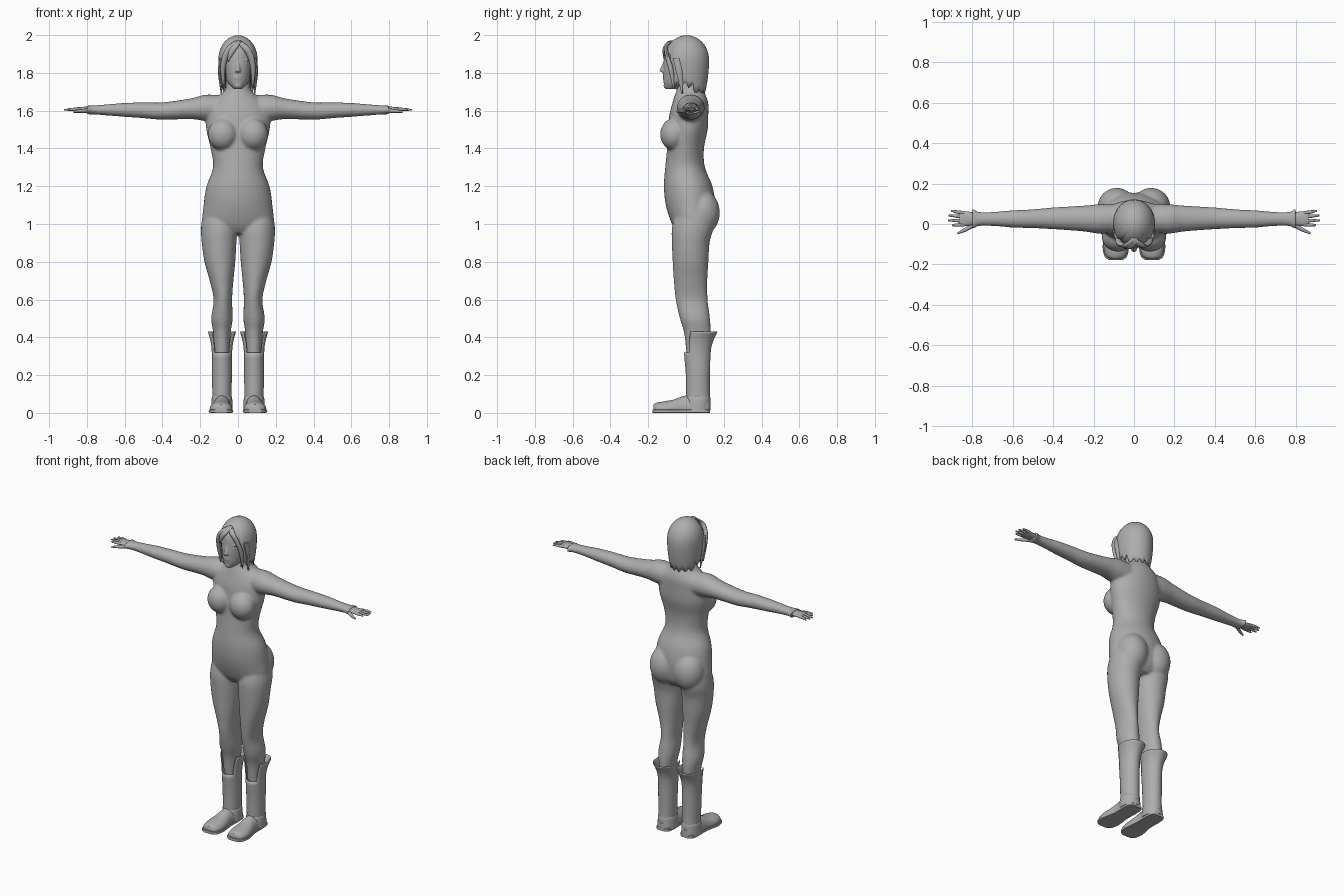
import bpy, bmesh, math

grey = bpy.data.materials.new("plain grey")
grey.diffuse_color = (0.42, 0.42, 0.42, 1)


def finish(bm, name, angle=50):
    bmesh.ops.recalc_face_normals(bm, faces=bm.faces[:])
    me = bpy.data.meshes.new(name)
    bm.to_mesh(me)
    bm.free()
    ob = bpy.data.objects.new(name, me)
    bpy.context.collection.objects.link(ob)
    me.materials.append(grey)
    bpy.ops.object.select_all(action='DESELECT')
    ob.select_set(True)
    bpy.context.view_layer.objects.active = ob
    bpy.ops.object.shade_smooth_by_angle(angle=math.radians(angle))
    return ob


def spline(rows, steps):
    """Catmull-Rom interpolation of rows of numbers."""
    out = []
    for i in range(len(rows) - 1):
        p0, p1, p2, p3 = rows[max(i - 1, 0)], rows[i], rows[i + 1], rows[min(i + 2, len(rows) - 1)]
        for k in range(steps):
            t = k / steps
            out.append([0.5 * (2 * b + (c - a) * t + (2 * a - 5 * b + 4 * c - d) * t * t
                        + (3 * b - a - 3 * c + d) * t ** 3) for a, b, c, d in zip(p0, p1, p2, p3)])
    return out + [list(rows[-1])]


def loft(bm, rows, plane='xy', s=1, n=24, steps=4, floor=None, power=1.0):
    """Closed tube through rows of (x, y, z, radius a, radius b)."""
    rings = []
    for x, y, z, a, b in spline(rows, steps):
        ring = []
        for i in range(n):
            t = 2 * math.pi * i / n
            c, d = math.cos(t), math.sin(t)
            u = a * math.copysign(abs(c) ** power, c)
            v = b * math.copysign(abs(d) ** power, d)
            p = {'xy': [x + u, y + v, z], 'yz': [x, y + u, z + v], 'xz': [x + u, y, z + v]}[plane]
            if floor is not None:
                p[2] = max(p[2], floor)
            p[0] *= s
            ring.append(bm.verts.new(p))
        rings.append(ring)
    for r, q in zip(rings, rings[1:]):
        for i in range(n):
            bm.faces.new((r[i], r[(i + 1) % n], q[(i + 1) % n], q[i]))
    bm.faces.new(rings[0][::-1])
    bm.faces.new(rings[-1])


def ball(bm, centre, radii):
    vs = bmesh.ops.create_uvsphere(bm, u_segments=24, v_segments=16, radius=1)['verts']
    for v in vs:
        v.co = [c + r * k for c, r, k in zip(centre, radii, v.co)]


def fuse(ob, voxel, rounds):
    m = ob.modifiers.new("fuse", 'REMESH')
    m.mode, m.voxel_size, m.use_smooth_shade = 'VOXEL', voxel, True
    m = ob.modifiers.new("soften", 'SMOOTH')
    m.factor, m.iterations = 0.5, rounds


# Body: torso, bust, seat, arms and legs fused into one skin
bm = bmesh.new()
torso = [(.95, -.04, .11, .11), (1.0, -.075, .145, .185), (1.1, -.107, .155, .182), (1.2, -.117, .14, .167),
         (1.3, -.11, .10, .132), (1.4, -.10, .095, .145), (1.5, -.095, .115, .168), (1.58, -.088, .118, .168),
         (1.64, -.072, .118, .145), (1.68, -.06, .105, .10), (1.71, -.05, .09, .07), (1.77, -.04, .08, .06)]
loft(bm, [(0, (f + b) / 2, z, w, (b - f) / 2) for z, f, b, w in torso], n=40)
arm = [(.07, .03, 1.61, .07, .07), (.17, .025, 1.615, .073, .07), (.25, .027, 1.61, .064, .055),
       (.4, .028, 1.598, .054, .046), (.5, .026, 1.602, .047, .042), (.6, .025, 1.604, .043, .037),
       (.7, .025, 1.604, .035, .029), (.77, .025, 1.604, .036, .024), (.8, .025, 1.604, .056, .025)]
leg = [(.10, .045, 1.06, .085, .10), (.1, .035, .98, .096, .11), (.1, .025, .9, .092, .1),
       (.096, .024, .8, .082, .095), (.087, .024, .7, .063, .089), (.08, .03, .6, .049, .085),
       (.085, .047, .5, .057, .08), (.085, .06, .42, .046, .07), (.085, .06, .28, .04, .055)]
for s in (1, -1):
    loft(bm, arm, 'yz', s)
    loft(bm, leg, 'xy', s)
    ball(bm, (s * .08, -.063, 1.475), (.08, .074, .085))
    ball(bm, (s * .085, .085, 1.06), (.095, .094, .12))
fuse(finish(bm, "body", 180), .008, 6)

# Hands with fingers and thumb
bm = bmesh.new()
for s in (1, -1):
    loft(bm, [(.77, .025, 1.604, .025, .016), (.81, .026, 1.606, .034, .015), (.85, .026, 1.607, .038, .011),
              (.862, .026, 1.607, .034, .008)], 'yz', s, 16, 2)
    for y0, y1, tip in ((.055, .066, .905), (.036, .042, .918), (.016, .018, .92), (-.004, -.006, .9)):
        loft(bm, [(.84, y0, 1.607, .009, .009), (.88, (y0 + y1) / 2, 1.607, .008, .008),
                  (tip, y1, 1.604, .004, .004)], 'yz', s, 8, 2)
    loft(bm, [(.79, .0, 1.6, .015, .012), (.83, -.026, 1.598, .011, .01), (.872, -.046, 1.594, .005, .005)],
         'yz', s, 8, 3)
finish(bm, "hands")

# Head with nose, lips, brows, eyes and chin
bm = bmesh.new()
loft(bm, [(0, -.078, 1.715, .022, .03), (0, -.045, 1.745, .052, .073), (0, -.022, 1.79, .07, .099),
          (0, -.012, 1.85, .08, .107), (0, -.005, 1.92, .08, .103), (0, 0, 1.97, .045, .065)], n=32)
loft(bm, [(0, -.119, 1.803, .014, .008), (0, -.124, 1.812, .014, .016), (0, -.119, 1.835, .009, .011),
          (0, -.112, 1.86, .007, .008)], n=12)
ball(bm, (0, -.106, 1.733), (.02, .013, .014))
for z in (1.772, 1.782):
    ball(bm, (0, -.112, z), (.024, .011, .0055))
for s in (1, -1):
    ball(bm, (s * .033, -.097, 1.845), (.017, .01, .009))
    ball(bm, (s * .034, -.099, 1.868), (.022, .009, .006))
fuse(finish(bm, "head", 180), .004, 3)

# Hair shell: columns from the crown, short over the face, jagged below
bm = bmesh.new()
N, K = 60, 14
cols = []
for i in range(N):
    t = 2 * math.pi * i / N
    a = min(i, N - i) * 360 / N
    jag = (0, .012, .03, .02)[i % 4]
    low = 1.915 - .0005 * a if a < 45 else (1.72 if a < 110 else 1.685) + jag
    col = []
    for k in range(K):
        z = 1.995 - (1.995 - low) * (1 - math.cos(k / (K - 1) * math.pi / 2))
        r = math.sqrt(max(0, 1 - ((z - 1.87) / .125) ** 2)) if z > 1.87 else 1 - 6 * (1.87 - z) ** 2
        col.append(bm.verts.new((.1 * r * math.sin(t), .004 - .114 * r * math.cos(t), z)))
    cols.append(col)
for i in range(N):
    p, q = cols[i], cols[(i + 1) % N]
    for k in range(K - 1):
        bm.faces.new((p[k], q[k], q[k + 1], p[k + 1]))
bmesh.ops.remove_doubles(bm, verts=bm.verts[:], dist=.0002)
m = finish(bm, "hair").modifiers.new("thickness", 'SOLIDIFY')
m.thickness, m.offset = .008, 0

# Loose locks framing the face
bm = bmesh.new()
for s in (1, -1):
    loft(bm, [(.0, -.075, 1.972, .012, .01), (.035, -.105, 1.94, .022, .01), (.066, -.1, 1.89, .018, .011),
              (.08, -.08, 1.82, .013, .014), (.078, -.065, 1.715, .003, .004)], 'xy', s, 10)
    loft(bm, [(.09, -.05, 1.88, .01, .02), (.097, -.035, 1.8, .009, .017), (.088, -.02, 1.69, .003, .004)],
         'xy', s, 10)
loft(bm, [(.01, -.085, 1.97, .012, .01), (-.02, -.112, 1.935, .02, .01), (-.04, -.117, 1.895, .012, .006),
          (-.055, -.112, 1.86, .003, .003)], n=10)
finish(bm, "hair_locks")

# Boot shafts: flared, open on top, notched at the front
shaft = [(.05, .067, .049, .06), (.1, .064, .048, .06), (.2, .063, .05, .061), (.32, .06, .051, .068),
         (.38, .066, .058, .075), (.43, .079, .072, .086)]
bm = bmesh.new()
for s in (1, -1):
    rings = []
    for z, y, a, b in spline(shaft, 4):
        rings.append([bm.verts.new((s * .085 + a * math.sin(t), y - b * math.cos(t), z))
                      for t in [2 * math.pi * (i + .5) / 32 for i in range(32)]])
    for r, q in zip(rings, rings[1:]):
        for i in range(32):
            if r[0].co.z > .315 and (i < 4 or i > 26):
                continue
            bm.faces.new((r[i], r[(i + 1) % 32], q[(i + 1) % 32], q[i]))
for v in [v for v in bm.verts if not v.link_faces]:
    bm.verts.remove(v)
m = finish(bm, "boot_shafts").modifiers.new("thickness", 'SOLIDIFY')
m.thickness, m.offset = .006, 0

# Boot feet, heel counters and soles
foot = [(.09, -.172, .022, .028, .022), (.09, -.155, .022, .05, .032), (.09, -.11, .022, .06, .04),
        (.088, -.06, .022, .055, .05), (.086, -.01, .022, .047, .068), (.085, .06, .022, .048, .075),
        (.085, .11, .022, .042, .065), (.085, .126, .022, .025, .055)]
bm = bmesh.new()
for s in (1, -1):
    loft(bm, foot, 'xz', s, 24, 4, .014)
    loft(bm, [(.085, .063, .014, .057, .068), (.085, .063, .05, .056, .067), (.085, .064, .085, .053, .064),
              (.085, .064, .09, .047, .058)], 'xy', s, 28, 2)
finish(bm, "boot_feet")
bm = bmesh.new()
for s in (1, -1):
    loft(bm, [(x, y - (.006 if y < 0 else -.002), .009, a + .005, .009) for x, y, z, a, b in foot],
         'xz', s, 16, 4, power=.3)
finish(bm, "boot_soles", 30)
